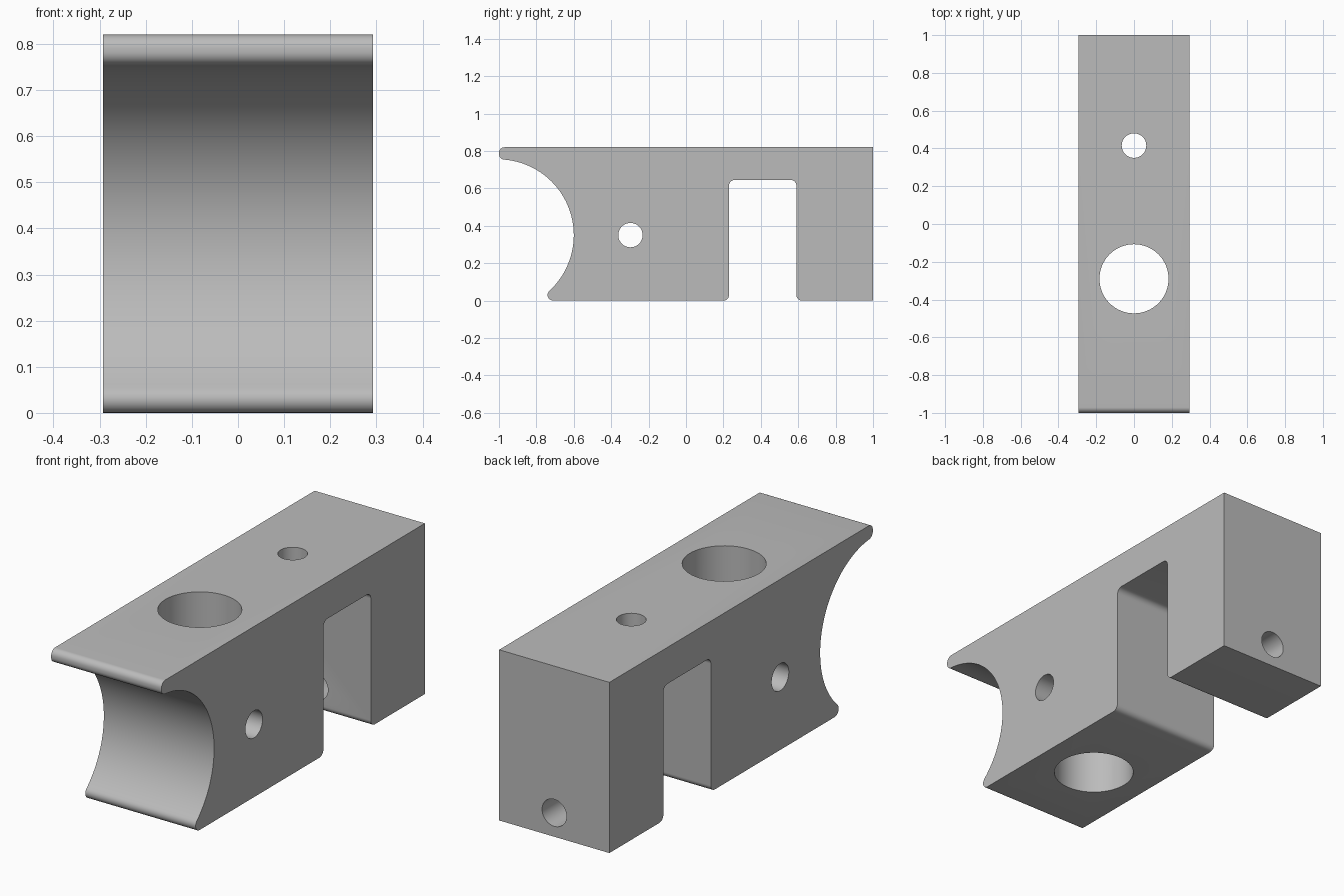
import bpy, bmesh
from math import pi, sin, cos, sqrt, atan2
from mathutils import Vector, Matrix

default = bpy.data.objects.get("Cube")
if default:
    bpy.data.objects.remove(default, do_unlink=True)

grey = bpy.data.materials.new("plain_grey")
grey.use_nodes = True
colour = (0.5, 0.5, 0.5, 1)
grey.diffuse_color = colour
grey.node_tree.nodes["Principled BSDF"].inputs["Base Color"].default_value = colour

HALF_W, TOP, FILLET = 0.293, 0.82, 0.03
ARC_Y, ARC_Z, ARC_R = -1.005, 0.35, 0.405
SLOT_FRONT, SLOT_BACK, SLOT_TOP = 0.23, 0.59, 0.645


def arc(cy, cz, r, a0, a1, n):
    """Points on an arc in the side plane."""
    return [(cy + r * cos(a0 + (a1 - a0) * i / n), cz + r * sin(a0 + (a1 - a0) * i / n))
            for i in range(n + 1)]


def corner(cy, cz, a0, a1):
    return arc(cy, cz, FILLET, a0, a1, 8)


def link(name, bm):
    mesh = bpy.data.meshes.new(name)
    bm.to_mesh(mesh)
    bm.free()
    mesh.materials.append(grey)
    ob = bpy.data.objects.new(name, mesh)
    bpy.context.collection.objects.link(ob)
    return ob


# Side profile: fillet centres that blend the concave front into lip and toe
lip_y = -1 + FILLET
lip_z = ARC_Z + sqrt((ARC_R + FILLET) ** 2 - (lip_y - ARC_Y) ** 2)
toe_y = ARC_Y + sqrt((ARC_R + FILLET) ** 2 - (ARC_Z - FILLET) ** 2)
lip_a = atan2(lip_z - ARC_Z, lip_y - ARC_Y)
toe_a = atan2(FILLET - ARC_Z, toe_y - ARC_Y)

profile = [(1, TOP)]
profile += corner(lip_y, TOP - FILLET, pi / 2, pi)
profile += corner(lip_y, lip_z, pi, pi + lip_a)
profile += arc(ARC_Y, ARC_Z, ARC_R, lip_a, toe_a, 64)[1:-1]
profile += corner(toe_y, FILLET, pi + toe_a, 3 * pi / 2)
profile += corner(SLOT_FRONT - FILLET, FILLET, -pi / 2, 0)
profile += corner(SLOT_FRONT + FILLET, SLOT_TOP - FILLET, pi, pi / 2)
profile += corner(SLOT_BACK - FILLET, SLOT_TOP - FILLET, pi / 2, 0)
profile += corner(SLOT_BACK + FILLET, FILLET, pi, 3 * pi / 2)
profile += [(1, 0)]

# Body: the profile extruded across the width
bm = bmesh.new()
face = bm.faces.new([bm.verts.new((-HALF_W, y, z)) for y, z in profile])
side = bmesh.ops.extrude_face_region(bm, geom=[face])
bmesh.ops.translate(bm, vec=(2 * HALF_W, 0, 0),
                    verts=[v for v in side["geom"] if isinstance(v, bmesh.types.BMVert)])
bmesh.ops.recalc_face_normals(bm, faces=bm.faces[:])
body = link("clamp_block", bm)


def drill(name, centre, axis, radius, depth):
    """Cut a round hole along the given axis."""
    bm = bmesh.new()
    turn = Vector((0, 0, 1)).rotation_difference(Vector(axis)).to_matrix().to_4x4()
    bmesh.ops.create_cone(bm, cap_ends=True, segments=64, radius1=radius, radius2=radius,
                          depth=depth, matrix=Matrix.Translation(centre) @ turn)
    cutter = link(name, bm)
    cutter.hide_render = True
    mod = body.modifiers.new(name, "BOOLEAN")
    mod.operation, mod.solver, mod.object = "DIFFERENCE", "EXACT", cutter
    bpy.ops.object.modifier_apply(modifier=mod.name)
    bpy.data.objects.remove(cutter, do_unlink=True)


bpy.context.view_layer.objects.active = body
body.select_set(True)
drill("large_bore", (0, -0.29, 0.4), (0, 0, 1), 0.183, 2)
drill("top_hole", (0, 0.415, 0.75), (0, 0, 1), 0.065, 0.5)
drill("cross_hole", (0, -0.297, 0.35), (1, 0, 0), 0.065, 1)
drill("back_hole", (0, 0.8, 0.115), (0, 1, 0), 0.065, 0.6)
bpy.ops.object.shade_smooth_by_angle(angle=pi / 6)
